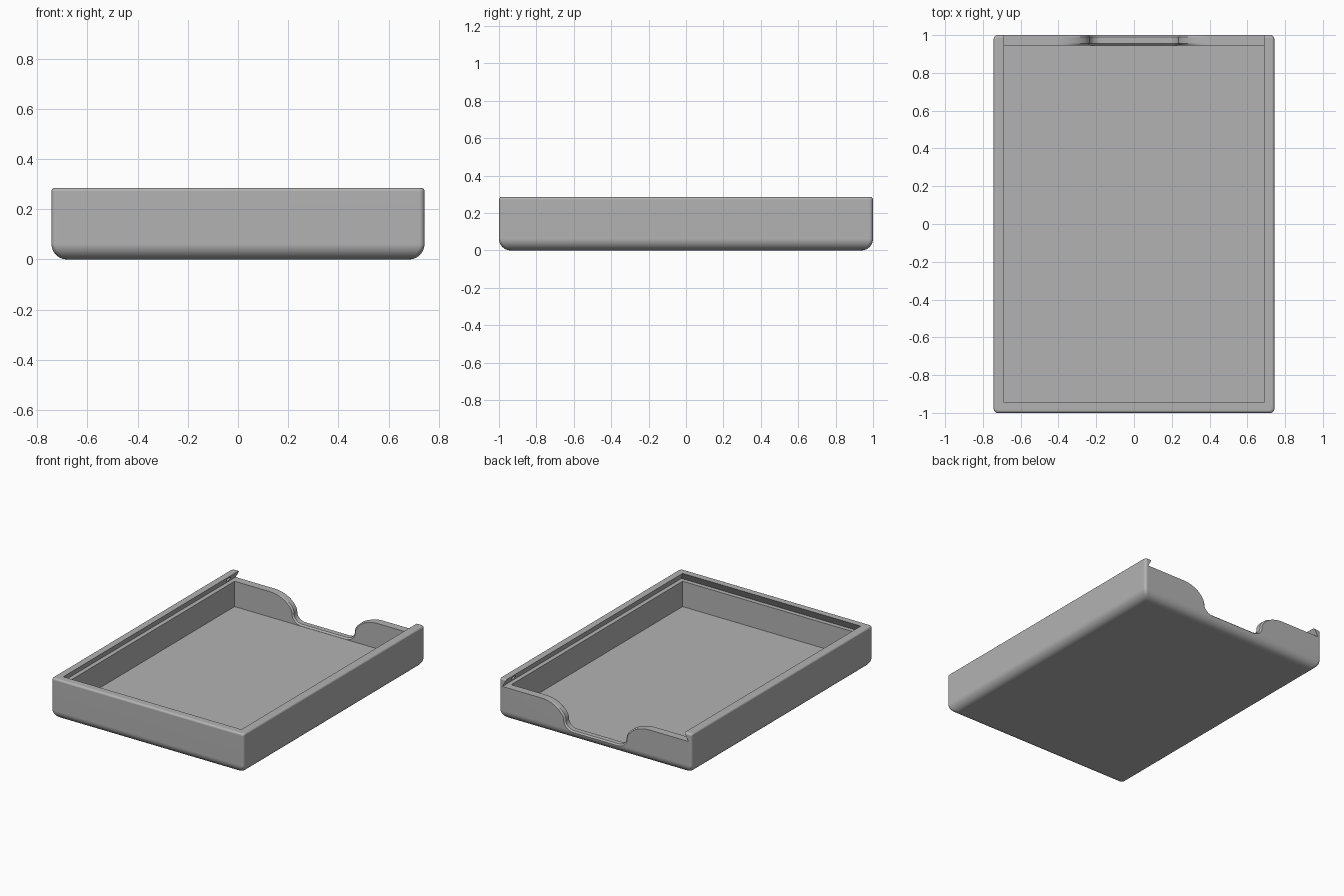
import bpy, bmesh, math
from math import sin, cos, pi

cube = bpy.data.objects.get("Cube")
if cube:
    bpy.data.objects.remove(cube, do_unlink=True)

# Main dimensions
HX, HY, H = 0.743, 1.0, 0.285
WALL, FLOOR, LEDGE = 0.055, 0.053, 0.23
IX, IY = HX - WALL, HY - WALL
UNDERCUT = 0.03

grey = bpy.data.materials.new("plain_grey")
grey.use_nodes = True
grey.diffuse_color = (0.45, 0.45, 0.45, 1)
grey.node_tree.nodes["Principled BSDF"].inputs["Base Color"].default_value = (0.45, 0.45, 0.45, 1)


def loft(name, rings):
    """Skin a list of equal-length point rings and cap both ends."""
    bm = bmesh.new()
    rows = [[bm.verts.new(p) for p in ring] for ring in rings]
    n = len(rows[0])
    for a, b in zip(rows, rows[1:]):
        for i in range(n):
            j = (i + 1) % n
            bm.faces.new((a[i], a[j], b[j], b[i]))
    bm.faces.new(rows[0])
    bm.faces.new(rows[-1])
    bmesh.ops.recalc_face_normals(bm, faces=bm.faces)
    mesh = bpy.data.meshes.new(name)
    bm.to_mesh(mesh)
    bm.free()
    mesh.materials.append(grey)
    obj = bpy.data.objects.new(name, mesh)
    bpy.context.collection.objects.link(obj)
    return obj


def rect(x, y0, y1, z):
    return [(-x, y0, z), (x, y0, z), (x, y1, z), (-x, y1, z)]


def rounded_rect(inset, z, r=0.02, steps=5):
    ring = []
    for k, (sx, sy) in enumerate(((1, 1), (-1, 1), (-1, -1), (1, -1))):
        for i in range(steps + 1):
            a = (k + i / steps) * pi / 2
            ring.append((sx * (HX - inset - r) + r * cos(a),
                         sy * (HY - inset - r) + r * sin(a), z))
    return ring


def quarter(steps):
    return [i / steps * pi / 2 for i in range(steps + 1)]


# Outer shell: large round at the base, small round at the rim
RB, RT = 0.062, 0.014
rings = [rounded_rect(RB * (1 - sin(a)), RB * (1 - cos(a))) for a in quarter(10)]
rings += [rounded_rect(RT * (1 - cos(a)), H - RT * (1 - sin(a))) for a in quarter(5)]
tray = loft("tray", rings)

# Inner cavity, and dovetail slide channel open at the back
cavity = loft("cavity_cutter", [rect(IX, -IY, IY, z) for z in (FLOOR, H + 0.1)])
slope = UNDERCUT / (H - LEDGE)
channel = loft("channel_cutter", [
    rect(IX + slope * (H - z), -IY - slope * (H - z), HY + 0.1, z)
    for z in (LEDGE, H + 0.02)])

# Thumb notch: S-curved shoulders with rounded edges on both wall faces
NOTCH, MID, EDGE = 0.064, 0.12, 0.010
half = [(0.17 + 0.065 * sin(a), MID - (MID - NOTCH) * (1 - (1 - cos(a)))) for a in quarter(10)]
half += [(0.42 - 0.185 * cos(a), MID + (LEDGE - MID) * sin(a)) for a in quarter(14)][1:]


def notch_ring(y, grow):
    pts = []
    for i, (x, z) in enumerate(half):
        (x0, z0), (x1, z1) = half[max(i - 1, 0)], half[min(i + 1, len(half) - 1)]
        tx, tz = x1 - x0, z1 - z0
        if i == 0:
            tx, tz = 1, 0
        d = grow * min(1, (LEDGE - z) / 0.05) / math.hypot(tx, tz)
        pts.append((x + tz * d, z - tx * d))
    pts.append((half[-1][0], H + 0.1))
    return [(-x, y, z) for x, z in reversed(pts)] + [(x, y, z) for x, z in pts]


rings = [notch_ring(IY - 0.04, EDGE)]
rings += [notch_ring(IY + EDGE * sin(a), EDGE * (1 - cos(pi / 2 - a))) for a in quarter(5)]
rings += [notch_ring(HY - EDGE * cos(a), EDGE * (1 - cos(a))) for a in quarter(5)]
rings.append(notch_ring(HY + 0.04, EDGE))
notch = loft("notch_cutter", rings)

# Lid catch dimples near the open end of the channel
cutters = [cavity, channel, notch]
for side in (-1, 1):
    bpy.ops.mesh.primitive_uv_sphere_add(segments=20, ring_count=12, radius=0.018,
                                         location=(side * (IX + 0.016), 0.9, 0.257))
    dimple = bpy.context.object
    dimple.name = "dimple_cutter"
    dimple.data.materials.append(grey)
    cutters.append(dimple)

# Cut the shell
bpy.ops.object.select_all(action="DESELECT")
bpy.context.view_layer.objects.active = tray
tray.select_set(True)
for cutter in cutters:
    cutter.hide_render = True
    mod = tray.modifiers.new(cutter.name, "BOOLEAN")
    mod.operation = "DIFFERENCE"
    mod.solver = "EXACT"
    mod.object = cutter
    bpy.ops.object.modifier_apply(modifier=mod.name)
for cutter in cutters:
    bpy.data.objects.remove(cutter, do_unlink=True)

bpy.ops.object.shade_smooth_by_angle(angle=math.radians(30))
weighted = tray.modifiers.new("even_normals", "WEIGHTED_NORMAL")
weighted.keep_sharp = True
